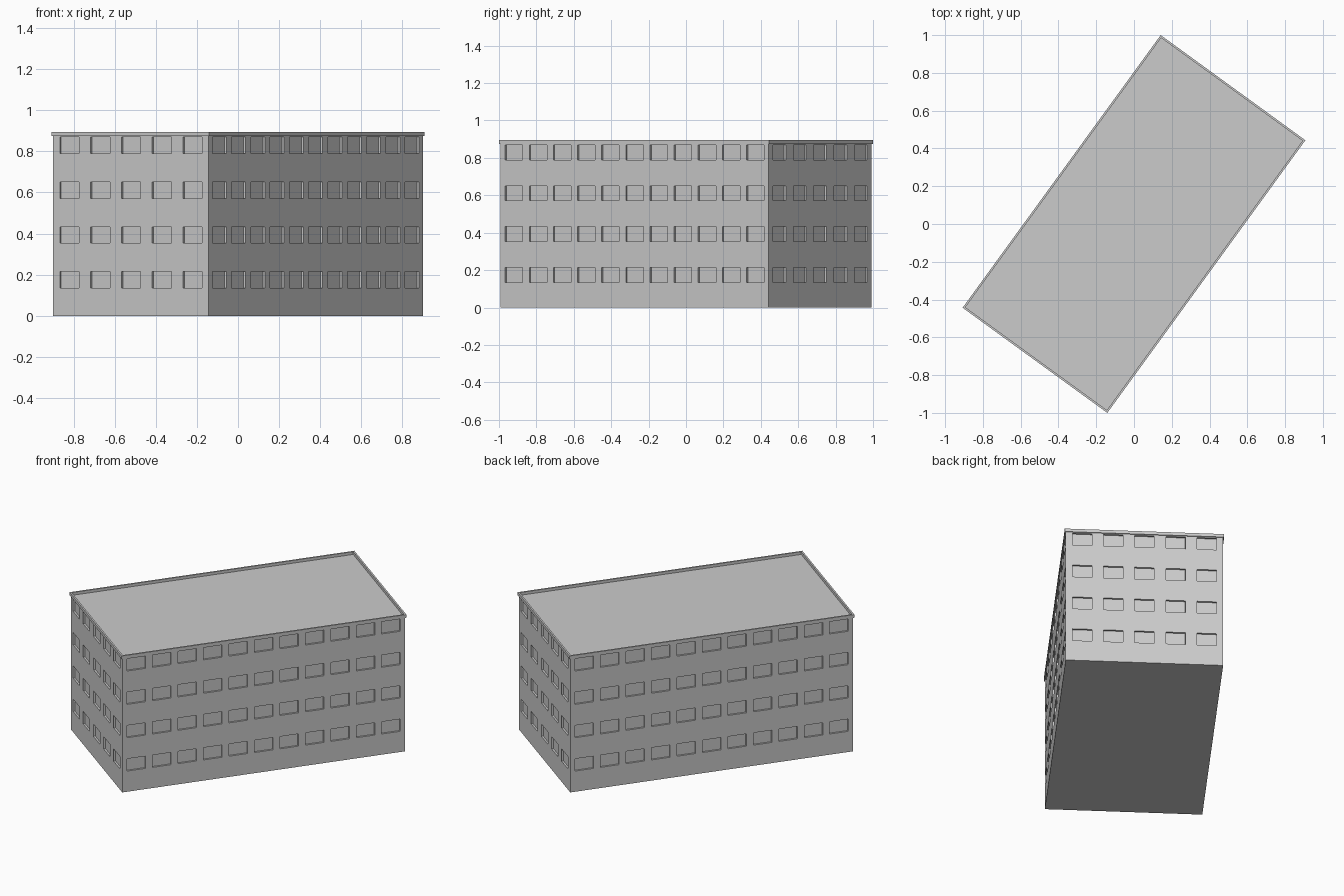
import bpy, bmesh, math
from mathutils import Matrix, Vector

default = bpy.data.objects.get("Cube")
if default:
    bpy.data.objects.remove(default, do_unlink=True)

ANGLE = math.radians(54)
LENGTH, WIDTH = 1.772, 0.935      # wall footprint
EAVES, TOP = 0.875, 0.895         # wall top, parapet top
OVERHANG, RIM = 0.006, 0.015
WIN_W, WIN_H, RECESS = 0.116, 0.08, 0.012

concrete = bpy.data.materials.new("light grey concrete")
concrete.use_nodes = True
grey = (0.6, 0.6, 0.6, 1)
concrete.diffuse_color = grey
concrete.node_tree.nodes["Principled BSDF"].inputs["Base Color"].default_value = grey


def box(length, width, low, high):
    bm = bmesh.new()
    place = Matrix.Translation((0, 0, (low + high) / 2)) @ Matrix.Diagonal((length, width, high - low, 1))
    bmesh.ops.create_cube(bm, size=1, matrix=place)
    return bm


def finish(bm, name):
    bmesh.ops.recalc_face_normals(bm, faces=bm.faces)
    mesh = bpy.data.meshes.new(name)
    bm.to_mesh(mesh)
    bm.free()
    mesh.materials.append(concrete)
    obj = bpy.data.objects.new(name, mesh)
    obj.rotation_euler.z = ANGLE
    bpy.context.collection.objects.link(obj)


def centres(count, step):
    return [(i - (count - 1) / 2) * step for i in range(count)]


# Walls: slice along every window edge, then push the window cells inward
columns = {0: centres(11, 0.1595), 1: centres(5, 0.185)}
floors = [0.175 + i * 0.218 for i in range(4)]
walls = box(LENGTH, WIDTH, 0, EAVES)
for axis, places, size in ((0, columns[0], WIN_W), (1, columns[1], WIN_W), (2, floors, WIN_H)):
    normal = Vector([float(axis == k) for k in range(3)])
    for place in places:
        for side in (-1, 1):
            geom = walls.verts[:] + walls.edges[:] + walls.faces[:]
            bmesh.ops.bisect_plane(walls, geom=geom, plane_no=normal,
                                   plane_co=normal * (place + side * size / 2))


def near(value, places):
    return any(abs(value - p) < 0.005 for p in places)


def is_window(face):
    if abs(face.normal.z) > 0.5:
        return False
    along = 0 if abs(face.normal.y) > 0.5 else 1
    mid = face.calc_center_median()
    return near(mid[along], columns[along]) and near(mid.z, floors)


walls.normal_update()
windows = [f for f in walls.faces if is_window(f)]
directions = [f.normal.copy() for f in windows]
panes = bmesh.ops.extrude_discrete_faces(walls, faces=windows)["faces"]
for pane, direction in zip(panes, directions):
    bmesh.ops.translate(walls, verts=pane.verts[:], vec=direction * -RECESS)
finish(walls, "walls_with_windows")

# Roof: overhanging slab with a sunken deck that leaves a parapet
roof = box(LENGTH + 2 * OVERHANG, WIDTH + 2 * OVERHANG, EAVES, TOP)
roof.normal_update()
deck = [f for f in roof.faces if f.normal.z > 0.5]
bmesh.ops.inset_region(roof, faces=deck, thickness=RIM)
sunk = bmesh.ops.extrude_discrete_faces(roof, faces=deck)["faces"]
bmesh.ops.translate(roof, verts=sunk[0].verts[:], vec=(0, 0, EAVES + 0.002 - TOP))
finish(roof, "roof_with_parapet")
